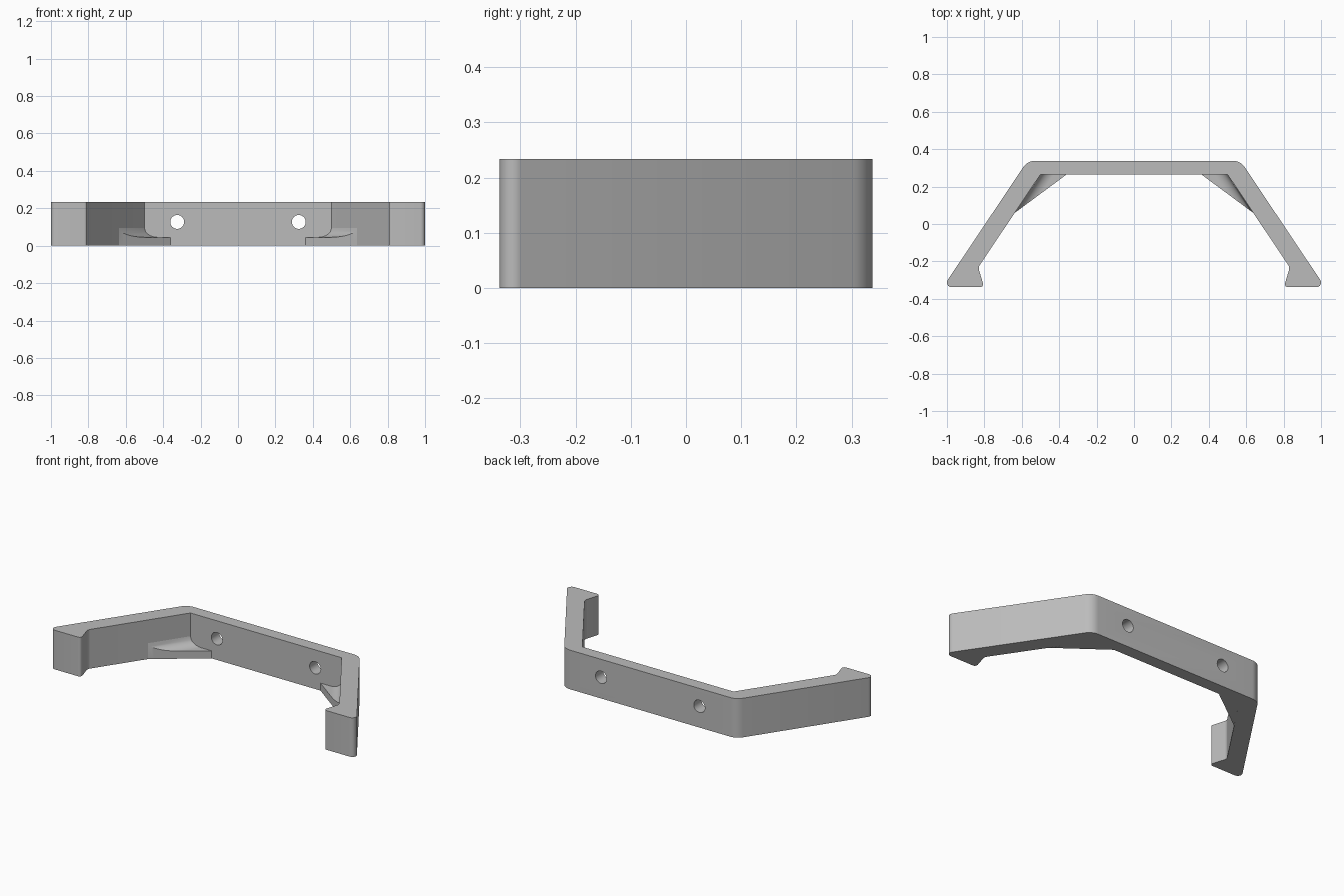
import bpy, bmesh, math
from mathutils import Vector

if "Cube" in bpy.data.objects:
    bpy.data.objects.remove(bpy.data.objects["Cube"])

HEIGHT = 0.234
GREY = (0.5, 0.5, 0.5, 1)
mat = bpy.data.materials.new("plain grey")
mat.use_nodes = True
mat.diffuse_color = GREY
mat.node_tree.nodes["Principled BSDF"].inputs["Base Color"].default_value = GREY


def make_object(name, bm):
    bmesh.ops.recalc_face_normals(bm, faces=bm.faces)
    mesh = bpy.data.meshes.new(name)
    bm.to_mesh(mesh)
    bm.free()
    mesh.materials.append(mat)
    obj = bpy.data.objects.new(name, mesh)
    bpy.context.collection.objects.link(obj)
    return obj


def activate(obj):
    bpy.ops.object.select_all(action="DESELECT")
    obj.select_set(True)
    bpy.context.view_layer.objects.active = obj


def rounded(prev, corner, nxt, radius, steps=8):
    """Points of an arc that rounds off one corner."""
    p, c, n = Vector(prev), Vector(corner), Vector(nxt)
    if radius == 0:
        return [c]
    a, b = (p - c).normalized(), (n - c).normalized()
    half = a.angle(b) / 2
    centre = c + (a + b).normalized() * radius / math.sin(half)
    start = c + a * radius / math.tan(half) - centre
    end = c + b * radius / math.tan(half) - centre
    sweep = start.angle_signed(end)
    # angle_signed is clockwise-positive
    return [centre + Vector((start.x * math.cos(t) + start.y * math.sin(t),
                             start.y * math.cos(t) - start.x * math.sin(t)))
            for t in (sweep * i / steps for i in range(steps + 1))]


# Bracket outline: corner points with rounding radius, one half
corners = [((0, 0.338), 0), ((0.569, 0.338), 0.075), ((1.022, -0.338), 0.025),
           ((0.801, -0.338), 0.016), ((0.833, -0.232), 0.035),
           ((0.5, 0.265), 0), ((0, 0.265), 0)]
half = []
for i in range(1, len(corners) - 1):
    half += rounded(corners[i - 1][0], corners[i][0], corners[i + 1][0], corners[i][1])
outline = half + [Vector((-p.x, p.y)) for p in reversed(half)]

bm = bmesh.new()
base = bm.faces.new([bm.verts.new((p.x, p.y, 0)) for p in outline])
top = bmesh.ops.extrude_face_region(bm, geom=[base])["geom"]
bmesh.ops.translate(bm, vec=(0, 0, HEIGHT),
                    verts=[v for v in top if isinstance(v, bmesh.types.BMVert)])
bracket = make_object("bracket_frame", bm)

# Screw holes through the back wall
for side in (-1, 1):
    bpy.ops.mesh.primitive_cylinder_add(vertices=40, radius=0.037, depth=0.3,
                                        location=(side * 0.325, 0.3, 0.127),
                                        rotation=(math.pi / 2, 0, 0))
    cutter = bpy.context.object
    cutter.name = "hole_cutter"
    cutter.hide_render = True
    cutter.data.materials.append(mat)
    cut = bracket.modifiers.new("screw_hole", "BOOLEAN")
    cut.object = cutter
    cut.solver = "EXACT"
    activate(bracket)
    bpy.ops.object.modifier_apply(modifier=cut.name)
    bpy.data.objects.remove(cutter)

activate(bracket)
bpy.ops.object.shade_smooth_by_angle(angle=math.radians(30))


# Corner gussets: low webs that sweep up into the side arms
def gusset(name, side):
    corner, arm, tip = Vector((0.5, 0.265)), Vector((0.637, 0.06)), Vector((0.36, 0.265))
    bm = bmesh.new()
    rows = []
    steps = 12
    for i in range(steps + 1):
        t = 0.52 * i / steps
        z = 0.045 + 0.05 * (1 - math.sqrt(1 - (1 - i / steps) ** 2))
        ends = [corner.lerp(tip, t), arm.lerp(tip, t)]
        rows.append([bm.verts.new((side * p.x, p.y, h)) for p in ends for h in (0, z)])
    for a, b in zip(rows, rows[1:]):
        for j, k in ((0, 1), (1, 3), (3, 2), (2, 0)):
            bm.faces.new((a[j], a[k], b[k], b[j]))
    first, last = rows[0], rows[-1]
    bm.faces.new((first[0], first[1], first[3], first[2]))
    low, high = [bm.verts.new((side * tip.x, tip.y, h)) for h in (0, 0.045)]
    bm.faces.new((last[0], last[2], low))
    bm.faces.new((last[1], last[3], high))
    bm.faces.new((last[0], last[1], high, low))
    bm.faces.new((last[2], last[3], high, low))
    activate(make_object(name, bm))
    bpy.ops.object.shade_smooth_by_angle(angle=math.radians(30))


gusset("left_gusset", 1)
gusset("right_gusset", -1)
